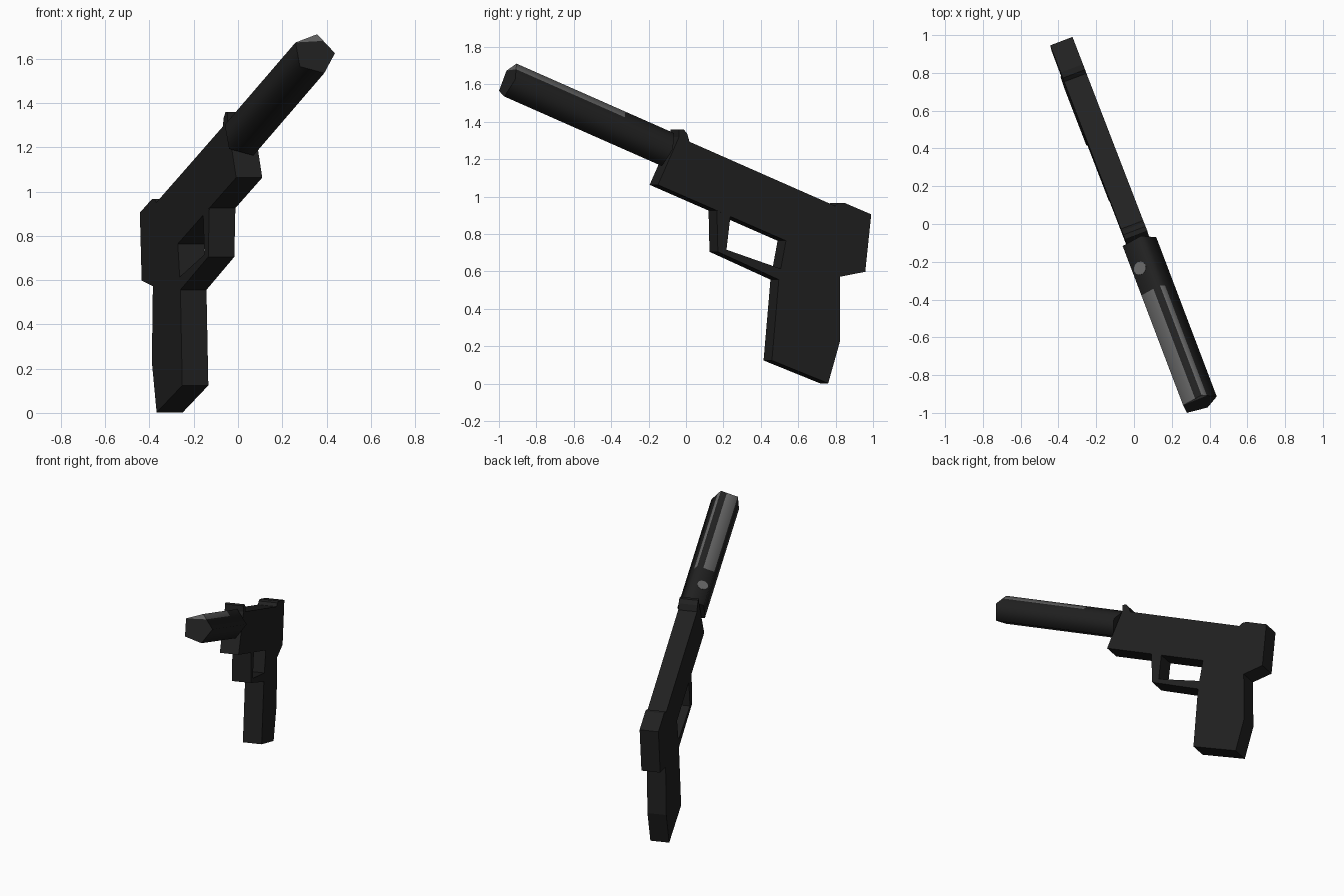
import bpy
import bmesh
import math
from mathutils import Vector

cube = bpy.data.objects.get("Cube")
if cube:
    bpy.data.objects.remove(cube, do_unlink=True)

SIDE = Vector((0.935, 0.355, 0))     # sideways direction of the turned body
HALF = 0.063                         # half thickness of the flat parts


def material(name, value):
    mat = bpy.data.materials.new(name)
    mat.use_nodes = True
    colour = (value, value, value, 1)
    mat.diffuse_color = colour
    mat.node_tree.nodes["Principled BSDF"].inputs["Base Color"].default_value = colour
    return mat


BLACK = material("matte black", 0.015)
GREY = material("worn grey", 0.13)


def middle(y, z):
    """Point on the slightly leaning middle plane."""
    return Vector((-0.0155 - 0.38 * y + 0.013 * (z - 1), y, z))


def finish(name, bm, mats):
    bmesh.ops.recalc_face_normals(bm, faces=bm.faces)
    mesh = bpy.data.meshes.new(name)
    bm.to_mesh(mesh)
    bm.free()
    for mat in mats:
        mesh.materials.append(mat)
    obj = bpy.data.objects.new(name, mesh)
    bpy.context.collection.objects.link(obj)
    return obj


def slab(name, outline):
    """Extrude a side outline through the body's thickness."""
    bm = bmesh.new()
    face = bm.faces.new([bm.verts.new(middle(*p) - SIDE * HALF) for p in outline])
    new = bmesh.ops.extrude_face_region(bm, geom=[face])["geom"]
    verts = [v for v in new if isinstance(v, bmesh.types.BMVert)]
    bmesh.ops.translate(bm, verts=verts, vec=SIDE * HALF * 2)
    return finish(name, bm, [BLACK])


# Flat parts
slab("slide", [(-0.172, 1.063), (-0.06, 1.318), (0.775, 0.95), (0.795, 0.967),
               (0.824, 0.967), (0.968, 0.905), (0.936, 0.598), (0.802, 0.572),
               (0.512, 0.764)])
slab("grip", [(0.512, 0.764), (0.474, 0.556), (0.437, 0.124), (0.738, 0.002),
              (0.802, 0.23), (0.802, 0.572)])
slab("trigger_guard", [(0.143, 0.925), (0.148, 0.705), (0.474, 0.556),
                       (0.485, 0.614), (0.194, 0.716), (0.215, 0.894)])
slab("front_sight", [(-0.06, 1.318), (-0.06, 1.36), (-0.035, 1.36),
                     (-0.015, 1.335), (-0.004, 1.293)])

# Five-sided barrel tube, with extra edges that bound the worn patches
rear = Vector((0.025, -0.107, 1.25))
front = Vector((0.345, -0.95, 1.622))
axis = (front - rear).normalized()
up = SIDE.cross(axis)
if up.z < 0:
    up.negate()


def corner(k):
    a = math.radians(2 + 72 * k)
    return (SIDE * math.cos(a) + up * math.sin(a)) * 0.1


c, b, a, e, d = [corner(k) for k in range(5)]
section = [a, a.lerp(b, 0.65), b, b.lerp(c, 0.35), c, d, e]
bm = bmesh.new()
rings = [[bm.verts.new(rear.lerp(front, t) + p) for p in section] for t in (0, 0.31, 1)]
for r in range(2):
    for i in range(7):
        j = (i + 1) % 7
        face = bm.faces.new([rings[r][i], rings[r][j], rings[r + 1][j], rings[r + 1][i]])
        face.material_index = int(r == 1 and i in (0, 2))
bm.faces.new(rings[0])
tip = rings[2]
bm.faces.new(tip[:4]).material_index = 1
bm.faces.new(tip[3:] + tip[:1])
tube = finish("barrel_tube", bm, [BLACK, GREY])
bpy.ops.object.select_all(action="DESELECT")
tube.select_set(True)
bpy.context.view_layer.objects.active = tube
bpy.ops.object.shade_smooth_by_angle(angle=math.radians(80))

# Small worn spot on the upper face
normal = (a + b).normalized()
across = (b - a).normalized()
spot = rear.lerp(front, 0.165) + a.lerp(b, 0.4) + normal * 0.002
bm = bmesh.new()
bm.faces.new([bm.verts.new(spot + across * 0.036 * math.cos(q) + axis * 0.036 * math.sin(q))
              for q in (math.tau * i / 12 for i in range(12))])
bm.faces.ensure_lookup_table()
new = bmesh.ops.extrude_face_region(bm, geom=[bm.faces[0]])["geom"]
bmesh.ops.translate(bm, verts=[v for v in new if isinstance(v, bmesh.types.BMVert)],
                    vec=normal * -0.004)
finish("worn_spot", bm, [GREY])
